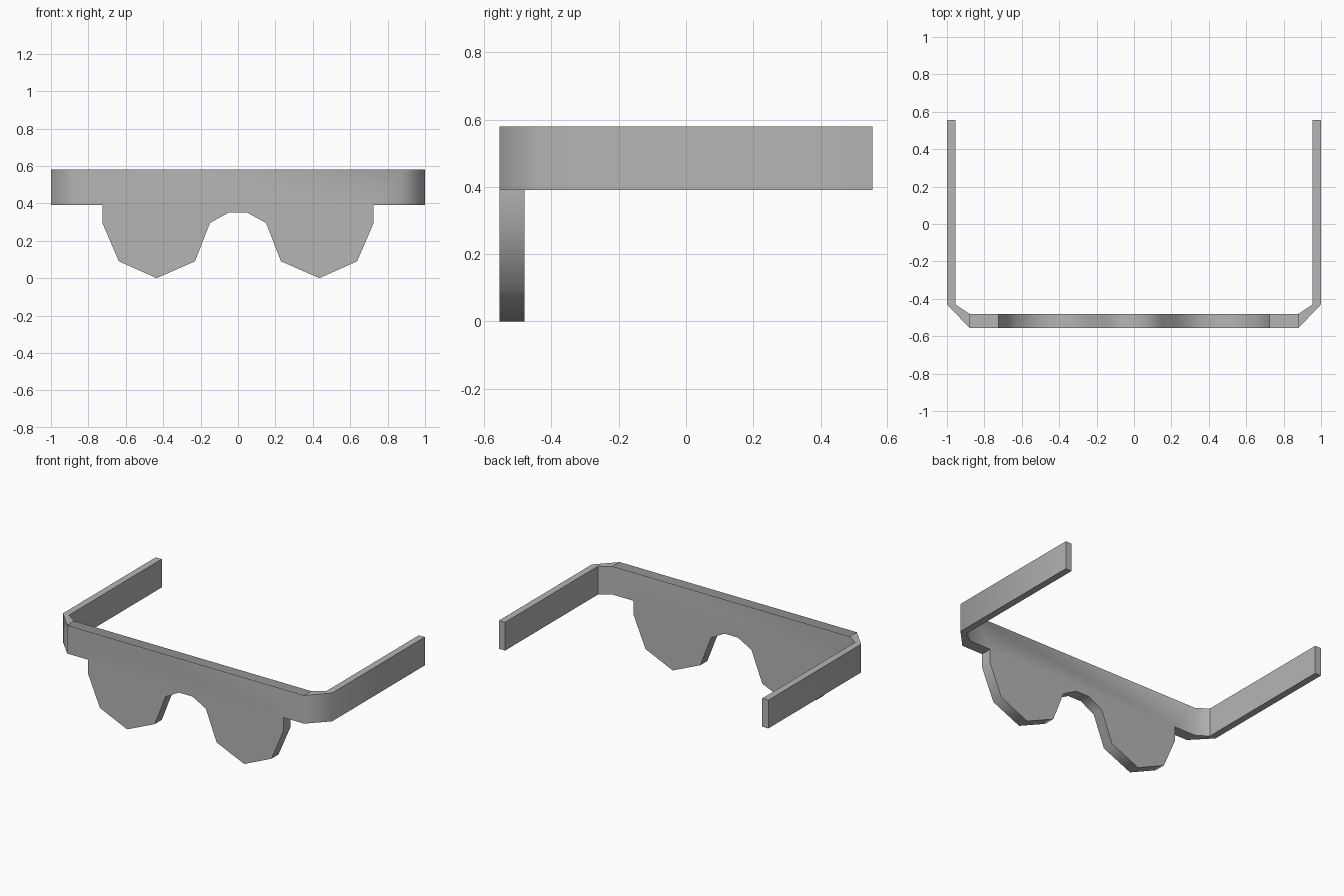
import bpy, bmesh, math
from mathutils import Vector

if "Cube" in bpy.data.objects:
    bpy.data.objects.remove(bpy.data.objects["Cube"], do_unlink=True)

FRONT, BACK, END = -0.555, -0.48, 0.555   # depth of front plate, temple tip
LOW, TOP = 0.39, 0.58                     # height of the band
HINGE = 0.88                              # where the corner starts

grey = bpy.data.materials.new("plain_grey")
grey.diffuse_color = (0.46, 0.46, 0.46, 1)
grey.use_nodes = True
grey.node_tree.nodes["Principled BSDF"].inputs["Base Color"].default_value = (0.46, 0.46, 0.46, 1)


def prism(bm, points, offset):
    """Extrude a closed outline along an offset."""
    face = bm.faces.new([bm.verts.new(p) for p in points])
    ext = bmesh.ops.extrude_face_region(bm, geom=[face], use_keep_orig=True)
    moved = [v for v in ext["geom"] if isinstance(v, bmesh.types.BMVert)]
    bmesh.ops.translate(bm, verts=moved, vec=Vector(offset))


bm = bmesh.new()

# Front plate: band, two pointed lenses and the nose arch
half = [(0.05, 0.35), (0.15, 0.295), (0.23, 0.09), (0.435, 0), (0.637, 0.09),
        (0.725, 0.295), (0.725, LOW), (HINGE, LOW), (HINGE, TOP)]
outline = half + [(-x, z) for x, z in reversed(half)]
prism(bm, [(x, FRONT, z) for x, z in outline], (0, BACK - FRONT, 0))

# Bevelled corners and temples
arm = [(HINGE, FRONT), (1, -0.43), (1, END), (0.955, END), (0.955, -0.43), (HINGE, BACK)]
for side in (1, -1):
    prism(bm, [(side * x, y, LOW) for x, y in arm], (0, 0, TOP - LOW))

# Remove the touching end faces and weld the frame into one solid
hidden = [f for f in bm.faces if all(abs(abs(v.co.x) - HINGE) < 1e-4 for v in f.verts)]
bmesh.ops.delete(bm, geom=hidden, context="FACES")
bmesh.ops.remove_doubles(bm, verts=bm.verts[:], dist=1e-4)
bmesh.ops.recalc_face_normals(bm, faces=bm.faces[:])

mesh = bpy.data.meshes.new("glasses_frame")
bm.to_mesh(mesh)
bm.free()
mesh.materials.append(grey)
frame = bpy.data.objects.new("glasses_frame", mesh)
bpy.context.collection.objects.link(frame)

# Soft bends, crisp rims
bpy.ops.object.select_all(action="DESELECT")
frame.select_set(True)
bpy.context.view_layer.objects.active = frame
bpy.ops.object.shade_smooth_by_angle(angle=math.radians(50))
